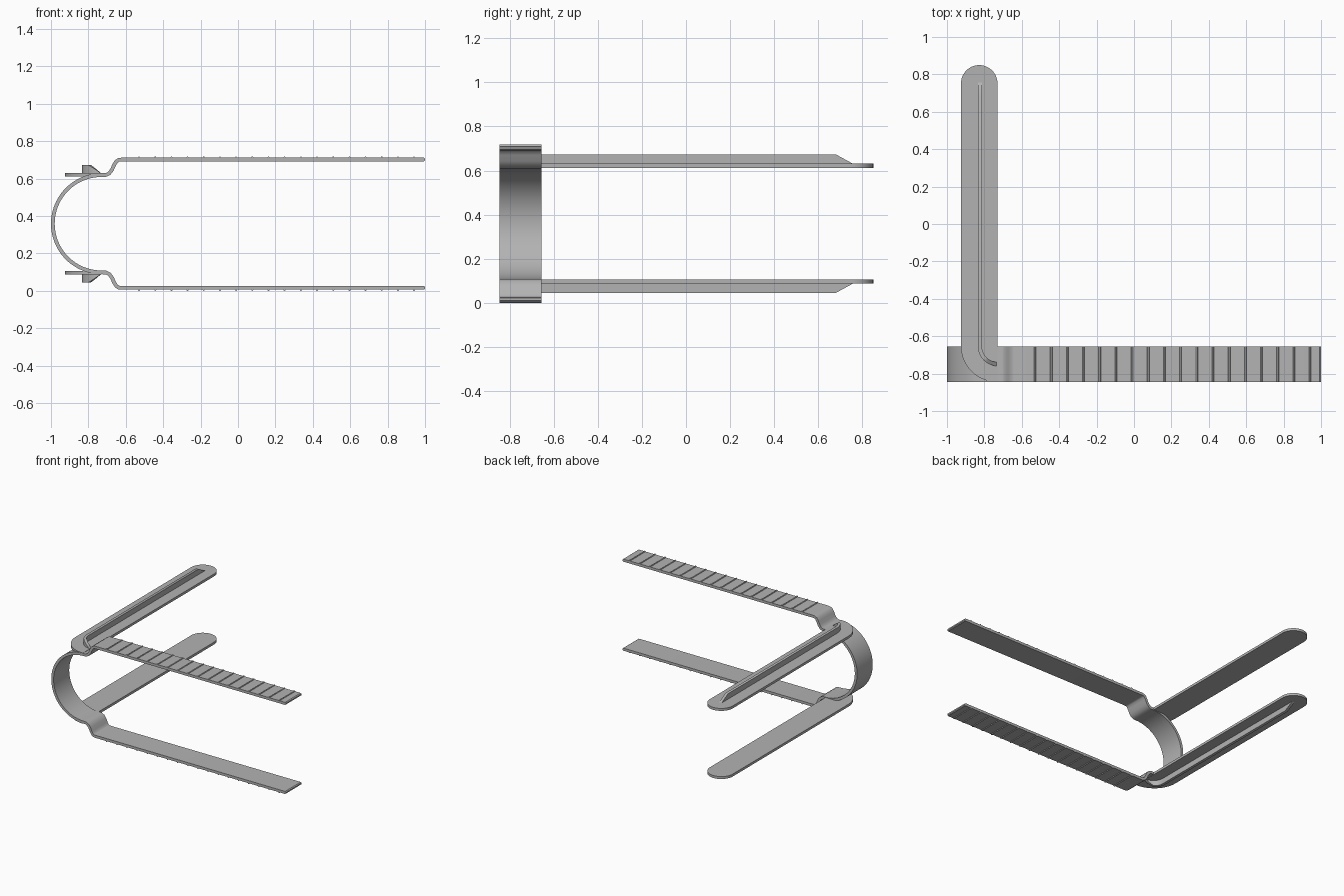
import bpy, bmesh
from math import sin, cos, pi, radians
from mathutils import Vector

cube = bpy.data.objects.get("Cube")
if cube:
    bpy.data.objects.remove(cube, do_unlink=True)

MID = 0.359                     # height of the symmetry plane
Y0, Y1 = -0.845, -0.655         # width of the band
BEND = (-0.73, -0.655)          # centre of the corner where the arm turns

grey = bpy.data.materials.new("satin grey")
grey.use_nodes = True
colour = (0.45, 0.45, 0.45, 1)
grey.diffuse_color = colour
grey.node_tree.nodes["Principled BSDF"].inputs["Base Color"].default_value = colour


def finish(name, bm, angle=30):
    bmesh.ops.recalc_face_normals(bm, faces=bm.faces)
    mesh = bpy.data.meshes.new(name)
    bm.to_mesh(mesh)
    bm.free()
    mesh.materials.append(grey)
    obj = bpy.data.objects.new(name, mesh)
    bpy.context.collection.objects.link(obj)
    bpy.ops.object.select_all(action='DESELECT')
    obj.select_set(True)
    bpy.context.view_layer.objects.active = obj
    bpy.ops.object.shade_smooth_by_angle(angle=radians(angle))
    return obj


def loft(name, rings):
    """Skin a list of four-point sections and cap both ends."""
    bm = bmesh.new()
    rows = [[bm.verts.new(p) for p in ring] for ring in rings]
    for a, b in zip(rows, rows[1:]):
        for i in range(4):
            j = (i + 1) % 4
            bm.faces.new((a[i], a[j], b[j], b[i]))
    bm.faces.new(rows[0])
    bm.faces.new(rows[-1])
    return finish(name, bm)


def prism(name, outline, depth):
    bm = bmesh.new()
    face = bm.faces.new([bm.verts.new(p) for p in outline])
    new = bmesh.ops.extrude_face_region(bm, geom=[face])["geom"]
    bmesh.ops.translate(bm, vec=depth, verts=[v for v in new if isinstance(v, bmesh.types.BMVert)])
    return finish(name, bm)


# Spring band: round bow, shoulder bend and long straight leg, mirrored in height
half = [(-0.705, 0.261), (-0.688, 0.27), (-0.674, 0.288), (-0.662, 0.315),
        (-0.65, 0.334), (-0.638, 0.341), (-0.622, 0.343), (0.993, 0.343), (1.0, 0.343)]
bow = [(-0.73 + 0.26 * cos(t), 0.26 * sin(t))
       for t in (pi / 2 + pi * i / 48 for i in range(49))]
path = [Vector(p) for p in half[::-1] + bow + [(x, -z) for x, z in half]]
rings = []
for i, p in enumerate(path):
    d = (path[min(i + 1, len(path) - 1)] - path[max(i - 1, 0)]).normalized()
    n = Vector((-d.y, d.x)) * (0.005 if i in (0, len(path) - 1) else 0.01)
    a, b = p + n, p - n
    rings.append([(a.x, Y0, MID + a.y), (a.x, Y1, MID + a.y),
                  (b.x, Y1, MID + b.y), (b.x, Y0, MID + b.y)])
loft("spring_band", rings)

for side, s in (("upper", 1), ("lower", -1)):
    # Grip ridges across the outside of the leg
    for k in range(18):
        x = -0.529 + 0.0865 * k
        outline = [(x + 0.006 * cos(pi * i / 6), Y0, MID + s * (0.352 + 0.007 * sin(pi * i / 6)))
                   for i in range(7)]
        prism(f"{side}_grip_ridge_{k + 1}", outline, (0, Y1 - Y0, 0))

    # Flat arm with a round tip and a round outer corner
    z = MID + s * 0.253
    tip = [(-0.8275 + 0.0975 * cos(pi * i / 24), 0.752 + 0.0975 * sin(pi * i / 24), z)
           for i in range(25)]
    corner = [(BEND[0] - 0.195 * cos(pi * i / 40), BEND[1] - 0.19 * sin(pi * i / 40), z)
              for i in range(21)]
    prism(f"{side}_arm", tip + corner, (0, 0, s * 0.019))

    # Stiffening rib along the arm, curving at the corner and sloping off at both ends
    base, top = 0.262, 0.314
    rings = []
    for y, h in ((0.757, 0.272), (0.68, top)):
        rings.append(((-0.834, y), (-0.813, y), h))
    for i in range(25):
        t = pi / 2 * i / 24
        f = max(0, (t / (pi / 2) - 0.52) / 0.48)
        pts = [(BEND[0] - r * cos(t), BEND[1] - r * sin(t)) for r in (0.104, 0.083)]
        rings.append((*pts, top - (top - 0.268) * f ** 1.2))
    loft(f"{side}_arm_rib", [[(*o, MID + s * base), (*n, MID + s * base),
                              (*n, MID + s * h), (*o, MID + s * h)] for o, n, h in rings])
